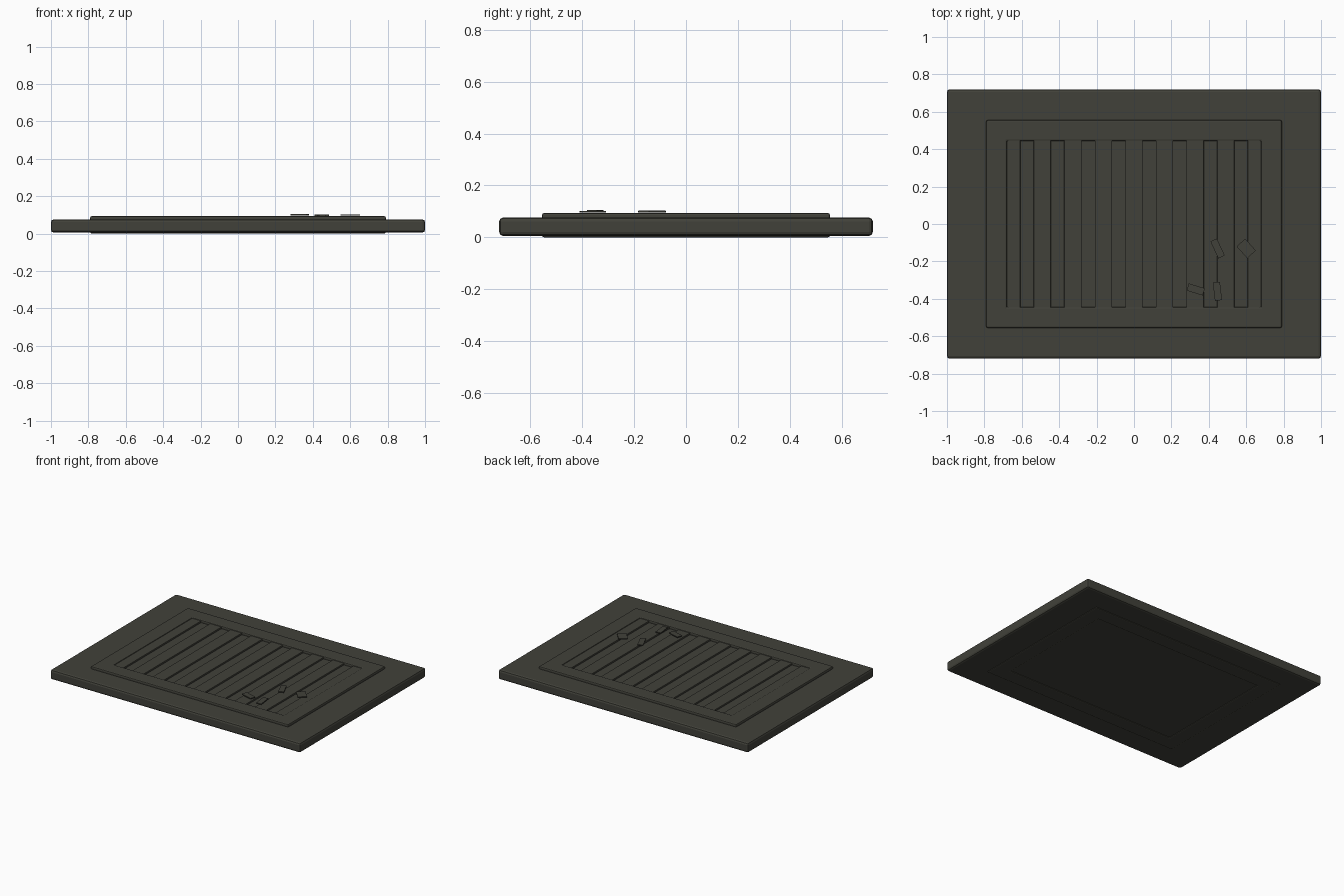
import bpy, bmesh, math
from mathutils import Matrix, Vector

if "Cube" in bpy.data.objects:
    bpy.data.objects.remove(bpy.data.objects["Cube"])

dark = bpy.data.materials.new("dark_olive_grey")
dark.diffuse_color = (0.053, 0.053, 0.042, 1)
dark.use_nodes = True
dark.node_tree.nodes["Principled BSDF"].inputs["Base Color"].default_value = dark.diffuse_color


def finish(name, bm, bevel=0.0, segments=2):
    bmesh.ops.recalc_face_normals(bm, faces=bm.faces)
    me = bpy.data.meshes.new(name)
    bm.to_mesh(me)
    bm.free()
    me.materials.append(dark)
    ob = bpy.data.objects.new(name, me)
    bpy.context.collection.objects.link(ob)
    if bevel:
        mod = ob.modifiers.new("edge_round", 'BEVEL')
        mod.width = bevel
        mod.segments = segments
        mod.limit_method = 'ANGLE'
    return ob


def box(name, lo, hi, bevel=0.0, turn=0.0):
    lo, hi = Vector(lo), Vector(hi)
    bm = bmesh.new()
    m = (Matrix.Translation((lo + hi) / 2) @ Matrix.Rotation(turn, 4, 'Z')
         @ Matrix.Diagonal((*(hi - lo), 1)))
    bmesh.ops.create_cube(bm, size=1, matrix=m)
    return finish(name, bm, bevel)


# base slab
box("base_slab", (-1, -0.72, 0.006), (1, 0.72, 0.076), 0.014)

# raised rectangular frame, a ring lofted between outer and inner rectangles
bm = bmesh.new()
loops = []
for hx, hy, z in ((0.79, 0.555, 0), (0.79, 0.555, 0.094),
                  (0.678, 0.445, 0.094), (0.678, 0.445, 0)):
    loops.append([bm.verts.new((sx * hx, sy * hy, z))
                  for sx, sy in ((-1, -1), (1, -1), (1, 1), (-1, 1))])
for a in range(4):
    p, q = loops[a], loops[(a + 1) % 4]
    for i in range(4):
        j = (i + 1) % 4
        bm.faces.new((p[i], p[j], q[j], q[i]))
finish("raised_frame", bm, 0.008)

# grate slats, the outer two tucked under the frame
for i in range(-4, 5):
    cx = i * 0.1635
    box("grate_slat", (cx - 0.046, -0.46, 0.03), (cx + 0.046, 0.46, 0.088), 0.003)

# small loose chips lying on the grate: x, y, width, length, angle, z
for x, y, w, l, deg, z in ((0.447, -0.131, 0.038, 0.100, 25, 0.095),
                           (0.600, -0.131, 0.062, 0.085, 42, 0.096),
                           (0.330, -0.350, 0.040, 0.090, 73, 0.098),
                           (0.446, -0.360, 0.038, 0.098, 7, 0.095)):
    box("loose_chip", (x - w / 2, y - l / 2, z), (x + w / 2, y + l / 2, z + 0.007),
        0, math.radians(deg))
